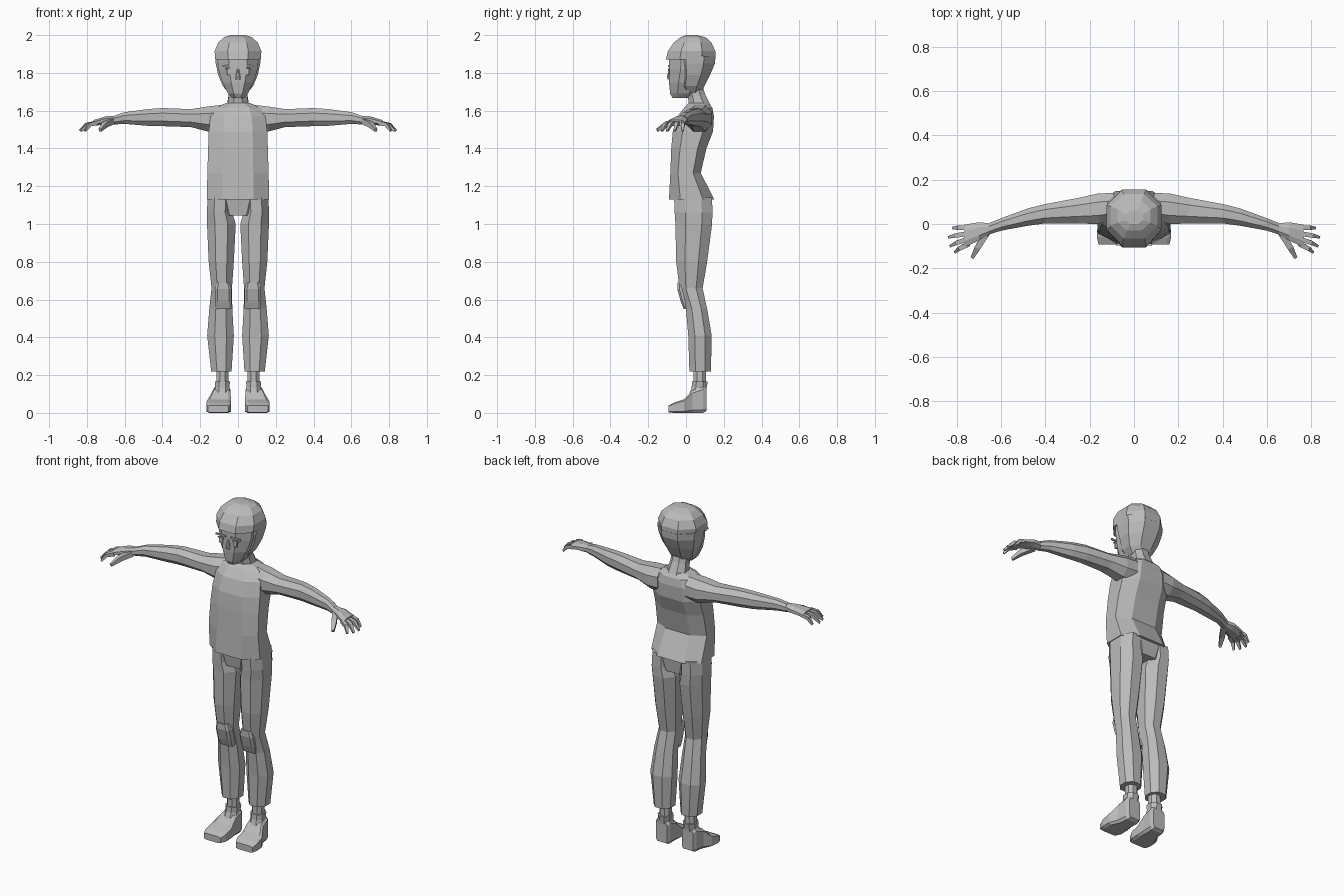
import bpy, bmesh
from mathutils import Vector

cube = bpy.data.objects.get("Cube")
if cube:
    bpy.data.objects.remove(cube, do_unlink=True)

grey = bpy.data.materials.new("plain_grey")
grey.use_nodes = True
grey.diffuse_color = (0.5, 0.5, 0.5, 1)
grey.node_tree.nodes["Principled BSDF"].inputs["Base Color"].default_value = grey.diffuse_color


def finish(name, bm, mirror=False):
    """Turn a bmesh into an object, optionally with a copy on the other side."""
    bmesh.ops.recalc_face_normals(bm, faces=bm.faces)
    if mirror:
        other = bm.copy()
        for v in other.verts:
            v.co.x *= -1
        bmesh.ops.reverse_faces(other, faces=other.faces)
        finish("right_" + name, other)
        name = "left_" + name
    mesh = bpy.data.meshes.new(name)
    bm.to_mesh(mesh)
    bm.free()
    mesh.materials.append(grey)
    bpy.context.collection.objects.link(bpy.data.objects.new(name, mesh))


def skin(bm, rings):
    """Join rings of points with quads and cap both ends."""
    rows = [[bm.verts.new(p) for p in r] for r in rings]
    n = len(rows[0])
    for a, b in zip(rows, rows[1:]):
        for i in range(n):
            j = (i + 1) % n
            bm.faces.new((a[i], a[j], b[j], b[i]))
    bm.faces.new(rows[0])
    bm.faces.new(rows[-1])


def octagon(a0, a1, b0, b1, cut):
    """Rectangle with its corners cut off."""
    ca, cb = (a1 - a0) * cut, (b1 - b0) * cut
    return [(a0 + ca, b0), (a1 - ca, b0), (a1, b0 + cb), (a1, b1 - cb),
            (a1 - ca, b1), (a0 + ca, b1), (a0, b1 - cb), (a0, b0 + cb)]


PLACE = {"x": lambda s, a, b: (s, a, b),
         "y": lambda s, a, b: (a, s, b),
         "z": lambda s, a, b: (a, b, s)}


def loft(name, axis, sections, cut=0.28, mirror=False):
    """Sections are (station, low a, high a, low b, high b)."""
    bm = bmesh.new()
    skin(bm, [[PLACE[axis](s, a, b) for a, b in octagon(*box, cut)]
              for s, *box in sections])
    finish(name, bm, mirror)


def centred(rows):
    """Expand (z, half width, front, back) to full sections."""
    return [(z, -w, w, f, b) for z, w, f, b in rows]


# Shirt, neck and head
loft("shirt", "z", centred([
    (1.13, .165, -.09, .15), (1.27, .162, -.083, .078), (1.40, .158, -.078, .108),
    (1.49, .155, -.07, .143), (1.57, .145, -.045, .148), (1.615, .12, -.01, .14),
    (1.64, .065, .015, .12)]), 0.25)

bm = bmesh.new()
skin(bm, [[(x, y, z + (.03 * (y - f) / (b - f))) for x, y in octagon(-w, w, f, b, .28)]
          for z, w, f, b in [(1.60, .06, .02, .13), (1.66, .05, .012, .10),
                             (1.73, .046, -.005, .08)]])
finish("neck", bm)

loft("head", "z", centred([
    (1.668, .032, -.072, .02), (1.69, .052, -.084, .055), (1.75, .083, -.09, .09),
    (1.82, .104, -.09, .13), (1.90, .112, -.088, .14)]))
loft("hair_back", "z", centred([
    (1.695, .05, -.02, .075), (1.73, .08, -.045, .098), (1.79, .105, -.045, .128),
    (1.85, .118, -.06, .153), (1.89, .122, -.06, .156)]))
loft("hair_cap", "z", centred([
    (1.872, .12, -.106, .155), (1.915, .124, -.096, .155), (1.96, .105, -.065, .135),
    (1.988, .075, -.03, .105), (2.0, .04, .0, .06)]))

# Face details as thin plates
for name, x0, x1, z0, z1 in [("brow", .014, .082, 1.832, 1.842),
                             ("eyelid", .028, .066, 1.818, 1.824),
                             ("eye", .036, .058, 1.79, 1.818)]:
    loft(name, "y", [(-.096, x0, x1, z0, z1), (-.088, x0, x1, z0, z1)], 0.05, True)
loft("nose", "z", centred([(1.765, .012, -.098, -.08), (1.78, .012, -.1, -.08),
                           (1.82, .006, -.092, -.08)]))

# Arms and hands
loft("arm", "x", [
    (.09, .015, .14, 1.49, 1.63), (.16, .0, .138, 1.49, 1.622), (.25, .002, .118, 1.513, 1.608),
    (.40, .003, .09, 1.518, 1.614), (.48, -.008, .07, 1.52, 1.608), (.60, -.03, .026, 1.53, 1.592),
    (.655, -.048, .004, 1.527, 1.574)], mirror=True)
loft("hand", "x", [
    (.65, -.045, .002, 1.53, 1.573), (.70, -.075, .008, 1.527, 1.57),
    (.765, -.105, -.003, 1.52, 1.55)], mirror=True)


def finger(name, points, width):
    """Square tapered tube through three points."""
    bm = bmesh.new()
    rings = []
    along = Vector(points[-1]) - Vector(points[0])
    side = along.cross(Vector((0, 0, 1))).normalized()
    up = side.cross(along).normalized()
    for p, k in zip(points, (1, .9, .5)):
        rings.append([Vector(p) + (side * i + up * j) * width * k
                      for i, j in [(-1, -1), (1, -1), (1, 1), (-1, 1)]])
    skin(bm, rings)
    finish(name, bm, True)


for name, y0, y1, tip in [("index_finger", -.092, -.128, .808), ("middle_finger", -.068, -.1, .83),
                          ("ring_finger", -.043, -.06, .838), ("little_finger", -.016, -.018, .818)]:
    finger(name, [(.75, y0, 1.536), ((.75 + tip) / 2 + .008, (y0 + y1) / 2, 1.526),
                  (tip, y1, 1.494)], .011)
finger("thumb", [(.668, -.045, 1.543), (.705, -.105, 1.525), (.73, -.152, 1.497)], .015)

# Trousers
loft("trouser_seat", "z", centred([(1.045, .10, -.045, .125), (1.14, .15, -.06, .135)]))
loft("trouser_leg", "z", [
    (.22, .034, .142, .018, .132), (.41, .022, .163, .012, .136), (.55, .03, .152, .0, .112),
    (.66, .032, .14, -.035, .088), (.80, .022, .155, -.052, .112), (1.0, .012, .164, -.056, .138),
    (1.06, .03, .165, -.06, .14), (1.14, .03, .16, -.063, .138)], mirror=True)
loft("knee_pad", "z", [
    (.55, .036, .118, -.012, .04), (.59, .034, .122, -.028, .04),
    (.655, .034, .122, -.046, .03), (.69, .045, .112, -.046, .02)], 0.15, True)

# Ankles and boots
loft("ankle", "z", [(.12, .05, .115, .04, .106), (.24, .05, .112, .04, .106)], mirror=True)
loft("boot", "y", [
    (-.092, .05, .16, .002, .04), (-.06, .036, .168, .0, .056), (-.01, .036, .165, .0, .072),
    (.035, .04, .14, .0, .12), (.09, .04, .132, .0, .14), (.108, .048, .122, .01, .13)], 0.12, True)
loft("boot_collar", "z", [(.08, .042, .13, .012, .105), (.135, .046, .12, .03, .11),
                          (.165, .042, .122, .032, .115)], mirror=True)
